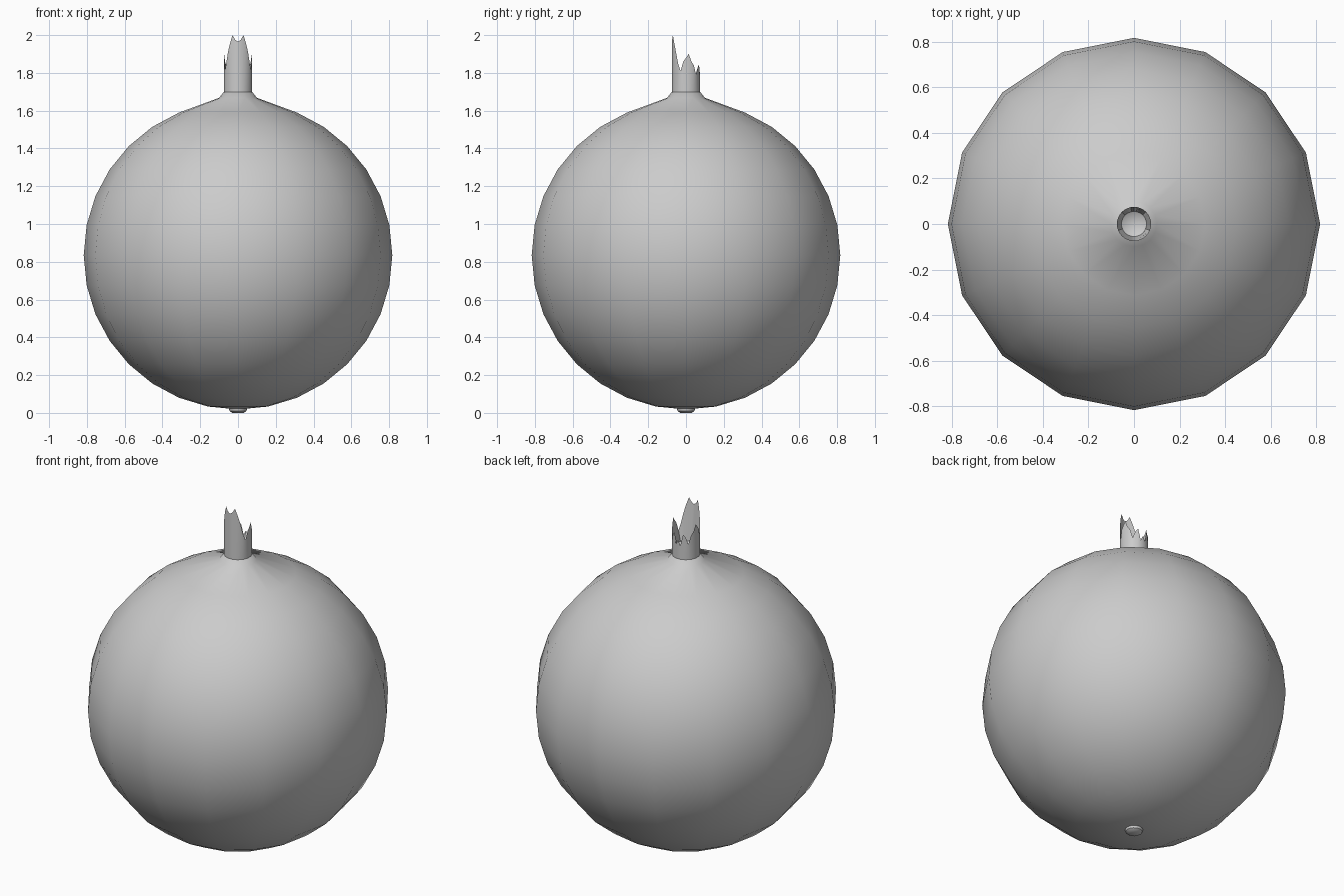
import bpy
import bmesh
from math import sin, cos, pi

old = bpy.data.objects.get("Cube")
if old:
    bpy.data.objects.remove(old, do_unlink=True)

grey = bpy.data.materials.new("plain_grey")
grey.use_nodes = True
colour = (0.6, 0.6, 0.6, 1)
grey.diffuse_color = colour
grey.node_tree.nodes["Principled BSDF"].inputs["Base Color"].default_value = colour


def make_object(name, bm, angle):
    bmesh.ops.recalc_face_normals(bm, faces=bm.faces)
    mesh = bpy.data.meshes.new(name)
    bm.to_mesh(mesh)
    bm.free()
    mesh.materials.append(grey)
    obj = bpy.data.objects.new(name, mesh)
    bpy.context.collection.objects.link(obj)
    bpy.ops.object.select_all(action="DESELECT")
    obj.select_set(True)
    bpy.context.view_layer.objects.active = obj
    bpy.ops.object.shade_smooth_by_angle(angle=angle)
    return obj


def ring(bm, radius, heights):
    """One loop of vertices starting at the front, with a height for each."""
    n = len(heights)
    return [bm.verts.new((radius * sin(2 * pi * i / n),
                          -radius * cos(2 * pi * i / n), z))
            for i, z in enumerate(heights)]


def bridge(bm, low, high):
    n = len(low)
    for i in range(n):
        j = (i + 1) % n
        bm.faces.new((low[i], low[j], high[j], high[i]))


def cap(bm, loop, z):
    tip = bm.verts.new((0, 0, z))
    for i in range(len(loop)):
        bm.faces.new((loop[i], loop[(i + 1) % len(loop)], tip))


def lathe(name, profile, sides, bottom, top, angle):
    bm = bmesh.new()
    loops = [ring(bm, r, [z] * sides) for r, z in profile]
    for low, high in zip(loops, loops[1:]):
        bridge(bm, low, high)
    cap(bm, loops[0], bottom)
    cap(bm, loops[-1], top)
    return make_object(name, bm, angle)


# Round body, pulled up into a small collar under the stem
R, MID, SIDES = 0.817, 0.835, 16
body_profile = [(R * sin(pi * k / 16), MID - R * cos(pi * k / 16))
                for k in range(1, 15)]
body_profile += [(0.10, 1.668), (0.075, 1.70)]
lathe("body", body_profile, SIDES, MID - R, 1.70, pi)

# Small button underneath
lathe("bottom_button", [(0.03, 0.0), (0.045, 0.01), (0.05, 0.03)],
      SIDES, 0.0, 0.03, 0.7)

# Hollow stem with a torn rim, same on left and right, tallest at the front
half_rim = [1.965, 1.975, 2.0, 1.96, 1.91, 1.85, 1.81, 1.86, 1.88,
            1.90, 1.86, 1.84, 1.79, 1.83, 1.845, 1.78, 1.81]
rim = half_rim + half_rim[-2:0:-1]
bm = bmesh.new()
base = ring(bm, 0.075, [1.695] * len(rim))
edge = ring(bm, 0.075, rim)
inside = ring(bm, 0.055, [1.75] * len(rim))
bridge(bm, base, edge)
bridge(bm, edge, inside)
cap(bm, inside, 1.72)
cap(bm, base, 1.695)
make_object("torn_stem", bm, 0.7)
